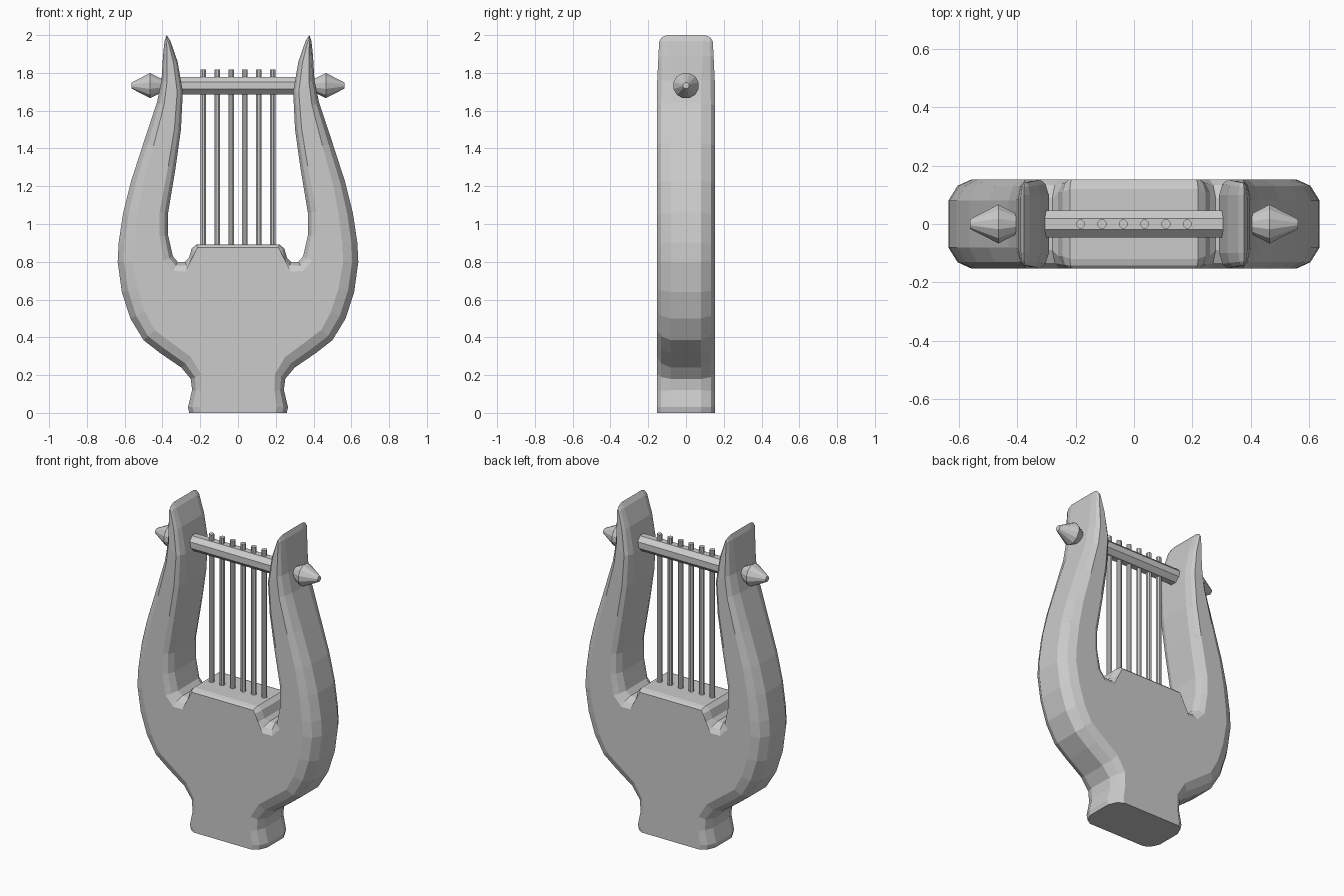
import bpy, bmesh, math
from mathutils import Vector

if "Cube" in bpy.data.objects:
    bpy.data.objects.remove(bpy.data.objects["Cube"])

# Right half of the outline: x, z, half depth of the side, inset of the front face
OUTLINE = [
    (.258, 0, .08, .06), (.265, .03, .08, .06), (.243, .12, .08, .05), (.25, .18, .08, .06),
    (.30, .24, .08, .075), (.41, .315, .08, .08), (.50, .385, .08, .08), (.57, .50, .08, .085),
    (.615, .64, .08, .085), (.637, .80, .08, .08), (.632, .90, .08, .08), (.608, 1.06, .08, .075),
    (.565, 1.23, .08, .065), (.50, 1.43, .08, .055), (.43, 1.64, .08, .04), (.405, 1.76, .08, .03),
    (.397, 1.89, .09, .02), (.389, 1.968, .09, .012), (.378, 2.0, .10, .03), (.358, 1.97, .10, .012),
    (.32, 1.86, .10, .022), (.292, 1.70, .10, .03), (.302, 1.50, .10, .035), (.33, 1.30, .10, .04),
    (.37, 1.06, .10, .045), (.37, .94, .10, .045), (.345, .83, .10, .055), (.32, .80, .09, .055),
    (.28, .80, .09, .055), (.26, .82, .11, .045), (.245, .87, .11, .025), (.22, .892, .12, .018),
]
TIP = 18


def add_object(name, bm):
    bmesh.ops.recalc_face_normals(bm, faces=bm.faces)
    mesh = bpy.data.meshes.new(name)
    bm.to_mesh(mesh)
    bm.free()
    obj = bpy.data.objects.new(name, mesh)
    bpy.context.collection.objects.link(obj)
    return obj


def turned(name, profile, sides, axis="Z", offset=(0, 0, 0), sign=1):
    """Lathed solid from (distance along axis, radius) pairs."""
    bm = bmesh.new()
    rings = []
    for d, r in profile:
        ring = []
        for k in range(sides):
            a = 2 * math.pi * (k + .5) / sides
            u, v = r * math.cos(a), r * math.sin(a)
            co = Vector((u, v, d)) if axis == "Z" else Vector((sign * d, u, v))
            ring.append(bm.verts.new(co + Vector(offset)))
        rings.append(ring)
    for a, b in zip(rings, rings[1:]):
        for k in range(sides):
            n = (k + 1) % sides
            bm.faces.new((a[k], a[n], b[n], b[k]))
    bm.faces.new(rings[0])
    bm.faces.new(rings[-1])
    return add_object(name, bm)


# Frame: sound body and both horned arms, with faceted rounded rims
loop = OUTLINE + [(-x, z, h, i) for x, z, h, i in reversed(OUTLINE)]
count = len(loop)
pts = [Vector((p[0], p[1])) for p in loop]
inward = []
for k in range(count):
    d1 = (pts[k] - pts[k - 1]).normalized()
    d2 = (pts[(k + 1) % count] - pts[k]).normalized()
    d = (d1 + d2).normalized()
    n = Vector((-d.y, d.x))
    if pts[k].y < .05:
        n = Vector((-math.copysign(1, pts[k].x), 0))
    inward.append(n)

bm = bmesh.new()
rings = []
for side, t, lift in ((-1, 1, 1), (-1, .4, .7), (-1, 0, 0), (1, 0, 0), (1, .4, .7), (1, 1, 1)):
    ring = []
    for k, (x, z, h, inset) in enumerate(loop):
        p = pts[k] + inward[k] * inset * t
        face = .153 - .05 * max(0, z - 1.75)
        ring.append(bm.verts.new((p.x, side * (h + (face - h) * lift), p.y)))
    rings.append(ring)
for a, b in zip(rings, rings[1:]):
    for k in range(count):
        n = (k + 1) % count
        bm.faces.new((a[k], a[n], b[n], b[k]))

# Front and back faces: rungs across each arm, then rungs across the body
for ring in (rings[0], rings[-1]):
    mirror = ring[::-1]
    last = len(OUTLINE) - 1
    steps = last - TIP
    for arm in (ring, mirror):
        bm.faces.new((arm[TIP - 1], arm[TIP], arm[TIP + 1]))
        for j in range(1, steps):
            bm.faces.new((arm[TIP - j], arm[TIP + j], arm[TIP + j + 1], arm[TIP - j - 1]))
    rows = list(range(TIP - steps + 1)) + [last]
    for a, b in zip(rows, rows[1:]):
        bm.faces.new((ring[a], ring[b], mirror[b], mirror[a]))
add_object("lyre_frame", bm)

# Crossbar between the arms
turned("crossbar", [(-.33, .05), (.33, .05)], 8, "X", (0, 0, 1.733))

# Pointed end knobs
for label, s in (("right", 1), ("left", -1)):
    turned("knob_" + label, [(.36, .022), (.40, .035), (.465, .069), (.563, .017)],
           12, "X", (0, 0, 1.733), s)

# Strings
for k in range(6):
    turned(f"string_{k + 1}", [(.86, .016), (1.817, .016)], 8, "Z", (-.183 + k * .0732, 0, 0))
